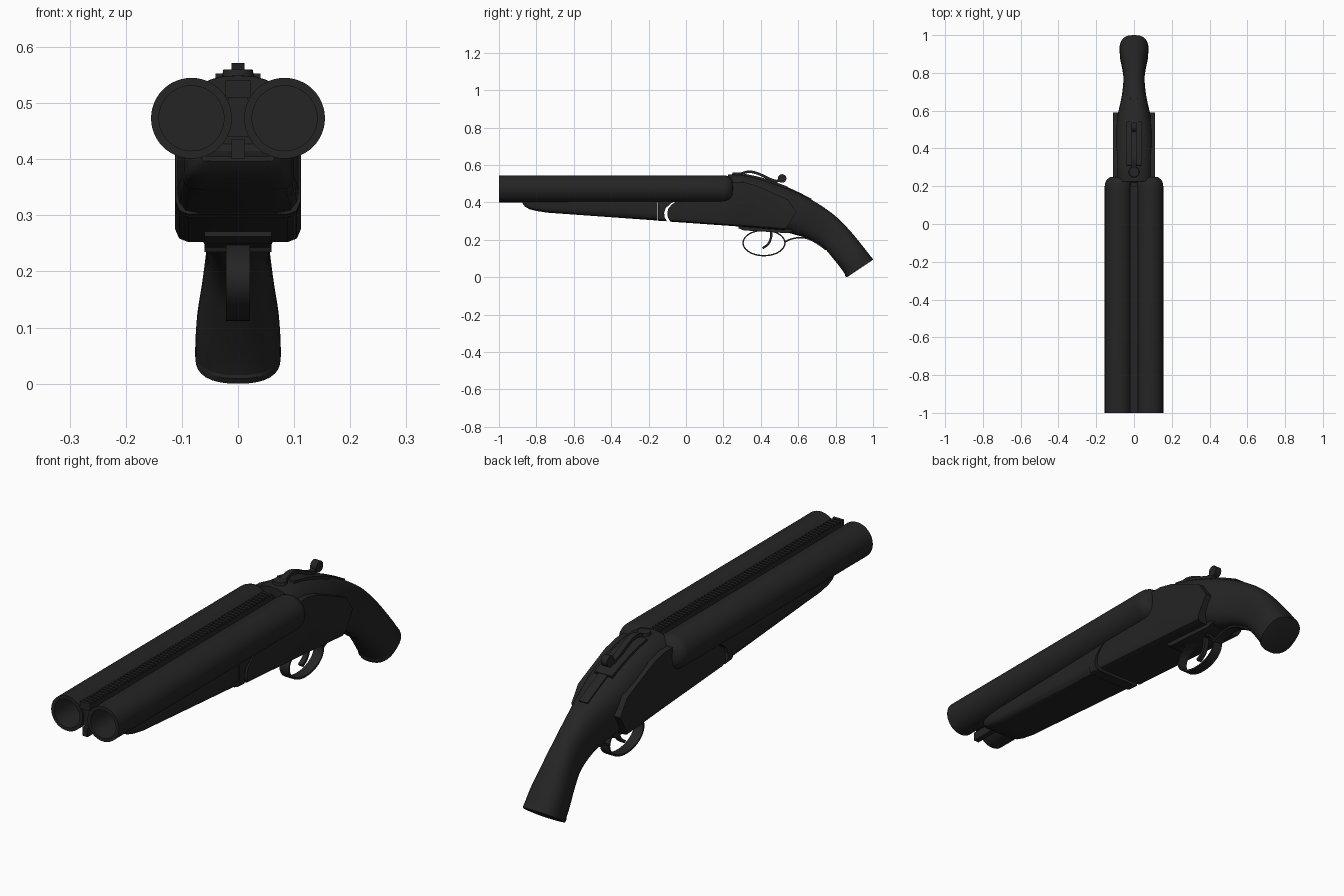
import bpy, bmesh, math
from mathutils import Vector

if "Cube" in bpy.data.objects:
    bpy.data.objects.remove(bpy.data.objects["Cube"])

mat = bpy.data.materials.new("dark_steel")
mat.diffuse_color = (0.018, 0.018, 0.018, 1)
mat.use_nodes = True
mat.node_tree.nodes["Principled BSDF"].inputs["Base Color"].default_value = mat.diffuse_color


def finish(name, bm, angle=35):
    bmesh.ops.remove_doubles(bm, verts=bm.verts, dist=1e-5)
    bmesh.ops.recalc_face_normals(bm, faces=bm.faces)
    me = bpy.data.meshes.new(name)
    bm.to_mesh(me)
    bm.free()
    ob = bpy.data.objects.new(name, me)
    bpy.context.collection.objects.link(ob)
    me.materials.append(mat)
    bpy.ops.object.select_all(action='DESELECT')
    ob.select_set(True)
    bpy.context.view_layer.objects.active = ob
    bpy.ops.object.shade_smooth_by_angle(angle=math.radians(angle))
    return ob


def loft(name, rings, closed=False, caps=True, angle=35):
    bm = bmesh.new()
    vs = [[bm.verts.new(p) for p in r] for r in rings]
    n = len(rings[0])
    pairs = list(zip(vs, vs[1:])) + ([(vs[-1], vs[0])] if closed else [])
    for a, b in pairs:
        for i in range(n):
            j = (i + 1) % n
            bm.faces.new((a[i], a[j], b[j], b[i]))
    if caps and not closed:
        bm.faces.new(vs[0])
        bm.faces.new(vs[-1])
    return finish(name, bm, angle)


def spline(pts, steps=6):
    # Catmull-Rom through tuples of any length
    out = []
    P = [pts[0]] + list(pts) + [pts[-1]]
    for k in range(1, len(P) - 2):
        for s in range(steps):
            t = s / steps
            out.append(tuple(0.5 * (2 * b + (c - a) * t + (2 * a - 5 * b + 4 * c - d) * t * t
                                    + (3 * b - a - 3 * c + d) * t ** 3)
                             for a, b, c, d in zip(*P[k - 1:k + 3])))
    return out + [tuple(pts[-1])]


def ribbon(name, path, thick, half, closed=False):
    # flat strip following a (y, z) path
    rings, n = [], len(path)
    for i, p in enumerate(path):
        a = path[i - 1] if closed or i else p
        b = path[(i + 1) % n] if closed or i < n - 1 else p
        d = Vector((b[0] - a[0], b[1] - a[1])).normalized() * thick / 2
        rings.append([(s * half, p[0] - o * d.y, p[1] + o * d.x)
                      for s, o in ((-1, -1), (1, -1), (1, 1), (-1, 1))])
    return loft(name, rings, closed)


def plate(name, prof, half, chamfer=0, below=0.0):
    # (y, z) profile extruded across x, lower side edges chamfered
    bm = bmesh.new()
    f = bm.faces.new([bm.verts.new((-half, y, z)) for y, z in prof])
    r = bmesh.ops.extrude_face_region(bm, geom=[f])
    bmesh.ops.translate(bm, vec=(2 * half, 0, 0),
                        verts=[v for v in r["geom"] if isinstance(v, bmesh.types.BMVert)])
    if chamfer:
        es = [e for e in bm.edges if all(v.co.z < below for v in e.verts)
              and abs(e.verts[0].co.x - e.verts[1].co.x) < 1e-6]
        bmesh.ops.bevel(bm, geom=es, offset=chamfer, segments=2, affect='EDGES', profile=0.5)
    return finish(name, bm, 25)


def box(name, x, y0, y1, z0, z1):
    return plate(name, [(y0, z0), (y1, z0), (y1, z1), (y0, z1)], x)


def turned(name, prof, cx, cz, n=48):
    # (radius, y) profile revolved around a lengthwise axis
    return loft(name, [[(cx + r * math.cos(a), y, cz + r * math.sin(a)) for r, y in prof]
                       for a in (2 * math.pi * i / n for i in range(n))], closed=True)


# hollow barrels with rounded breech ends
dome = [(0.072 - 0.04 * (1 - math.cos(t)), 0.20 + 0.05 * math.sin(t))
        for t in (math.pi / 2 * i / 6 for i in range(7))]
for side, s in (("left", -1), ("right", 1)):
    turned(side + "_barrel", [(0.0001, 0.15), (0.058, 0.15), (0.058, -1), (0.072, -1)]
           + dome + [(0.0001, 0.25)], s * 0.083, 0.473)

# ribs joining the barrels, serrated on top
box("barrel_web", 0.018, -0.99, 0.22, 0.44, 0.515)
box("lower_rib", 0.012, -1, -0.2, 0.40, 0.436)
teeth = [(-1 + 0.02 * i + d, z) for i in range(60)
         for d, z in ((0, 0.54), (0.012, 0.54), (0.012, 0.534), (0.0199, 0.534))]
ribbon_pts = [[(x, y, z) for x, z in ((-0.022, 0.51), (0.022, 0.51), (0.022, z0), (-0.022, z0))]
              for y, z0 in teeth]
loft("sighting_rib", ribbon_pts, angle=20)

# fore-end
def fore_ring(y, zb, w):
    h = 0.406 - zb
    half = [(w, 0.406), (w, 0.406 - 0.6 * h), (0.96 * w, 0.406 - 0.8 * h),
            (0.86 * w, 0.406 - 0.94 * h), (0.6 * w, zb)]
    return [(x, y, z) for x, z in half] + [(-x, y, z) for x, z in reversed(half)]

loft("fore_end", [fore_ring(*s) for s in ((-0.875, 0.396, 0.065), (-0.86, 0.376, 0.08),
     (-0.835, 0.363, 0.09), (-0.80, 0.354, 0.096), (-0.74, 0.345, 0.1), (-0.153, 0.303, 0.109))])
plate("fore_end_iron", [(-0.15, 0.302), (-0.102, 0.299), (-0.114, 0.32), (-0.117, 0.345),
      (-0.108, 0.37), (-0.08, 0.395), (-0.06, 0.406), (-0.15, 0.406)], 0.111, 0.022, 0.31)

# receiver lower frame with rounded knuckle and pointed rear side plates
plate("receiver", [(-0.084, 0.297), (0.30, 0.270), (0.53, 0.252), (0.59, 0.35), (0.545, 0.415),
      (0.37, 0.493), (0.30, 0.51), (0.235, 0.51), (0.235, 0.44), (0.215, 0.415), (0.19, 0.406),
      (-0.05, 0.406), (-0.075, 0.39), (-0.094, 0.368), (-0.1, 0.345), (-0.097, 0.32)],
      0.112, 0.024, 0.30)

# rounded receiver top flowing into the pistol stock: top y,z, bottom y,z, half width
def oval(s, n=32, e=0.8):
    ty, tz, by, bz, w = s
    ring = []
    for i in range(n):
        a = 2 * math.pi * i / n
        c, q = math.cos(a), math.sin(a)
        x = math.copysign(abs(c) ** e, c) * w
        k = 0.5 + 0.5 * math.copysign(abs(q) ** e, q)
        ring.append((x, by + (ty - by) * k, bz + (tz - bz) * k))
    return ring

body = spline([(0.225, 0.549, 0.225, 0.29, 0.108), (0.31, 0.548, 0.31, 0.28, 0.108),
               (0.40, 0.528, 0.42, 0.262, 0.106), (0.50, 0.494, 0.51, 0.248, 0.1),
               (0.60, 0.45, 0.58, 0.228, 0.084), (0.70, 0.397, 0.655, 0.205, 0.065),
               (0.80, 0.326, 0.735, 0.158, 0.056), (0.88, 0.245, 0.785, 0.102, 0.063),
               (0.945, 0.166, 0.83, 0.045, 0.074), (0.992, 0.105, 0.852, 0.012, 0.076)], 4)
loft("stock", [oval(s) for s in body], angle=45)
loft("butt_cap", [oval(s) for s in ((0.984, 0.11, 0.85, 0.02, 0.0745), (0.995, 0.104, 0.85, 0.009, 0.077),
     (1.0, 0.094, 0.857, 0.0, 0.076), (0.992, 0.088, 0.867, 0.004, 0.069))])

# tang on top, stepping narrower to the rear
ribbon("tang", spline([(0.31, 0.546), (0.40, 0.527), (0.47, 0.504), (0.54, 0.478)]), 0.014, 0.04)
ribbon("tang_tail", spline([(0.53, 0.481), (0.60, 0.449), (0.67, 0.413)]), 0.012, 0.02)

# opening lever with pivot disc and curled thumb piece
bm = bmesh.new()
bmesh.ops.create_cone(bm, cap_ends=True, segments=24, radius1=0.03, radius2=0.026, depth=0.02)
bmesh.ops.translate(bm, vec=(0, 0.275, 0.55), verts=bm.verts)
finish("lever_pivot", bm)
ribbon("top_lever", spline([(0.29, 0.55), (0.315, 0.56), (0.345, 0.564), (0.39, 0.552),
       (0.445, 0.526), (0.485, 0.514), (0.515, 0.525)]), 0.014, 0.012)
bm = bmesh.new()
bmesh.ops.create_cone(bm, cap_ends=True, segments=20, radius1=0.023, radius2=0.023, depth=0.028)
for v in bm.verts:
    v.co = Vector((v.co.z, v.co.x + 0.514, v.co.y + 0.528))
finish("lever_thumb_piece", bm)

# trigger plate, guard with rear tail, trigger
plate("trigger_plate", [(0.28, 0.262), (0.31, 0.25), (0.40, 0.245), (0.54, 0.235), (0.57, 0.245),
      (0.56, 0.27), (0.28, 0.28)], 0.06)
ribbon("trigger_guard", [(0.417 + 0.112 * math.cos(a), 0.183 + 0.068 * math.sin(a))
       for a in (2 * math.pi * i / 40 for i in range(40))], 0.007, 0.021, True)
ribbon("guard_tail", spline([(0.528, 0.188), (0.56, 0.203), (0.607, 0.212), (0.65, 0.206),
       (0.70, 0.182), (0.748, 0.147)]), 0.008, 0.02)
ribbon("trigger", spline([(0.455, 0.25), (0.455, 0.215), (0.44, 0.178), (0.41, 0.155)]), 0.012, 0.01)
